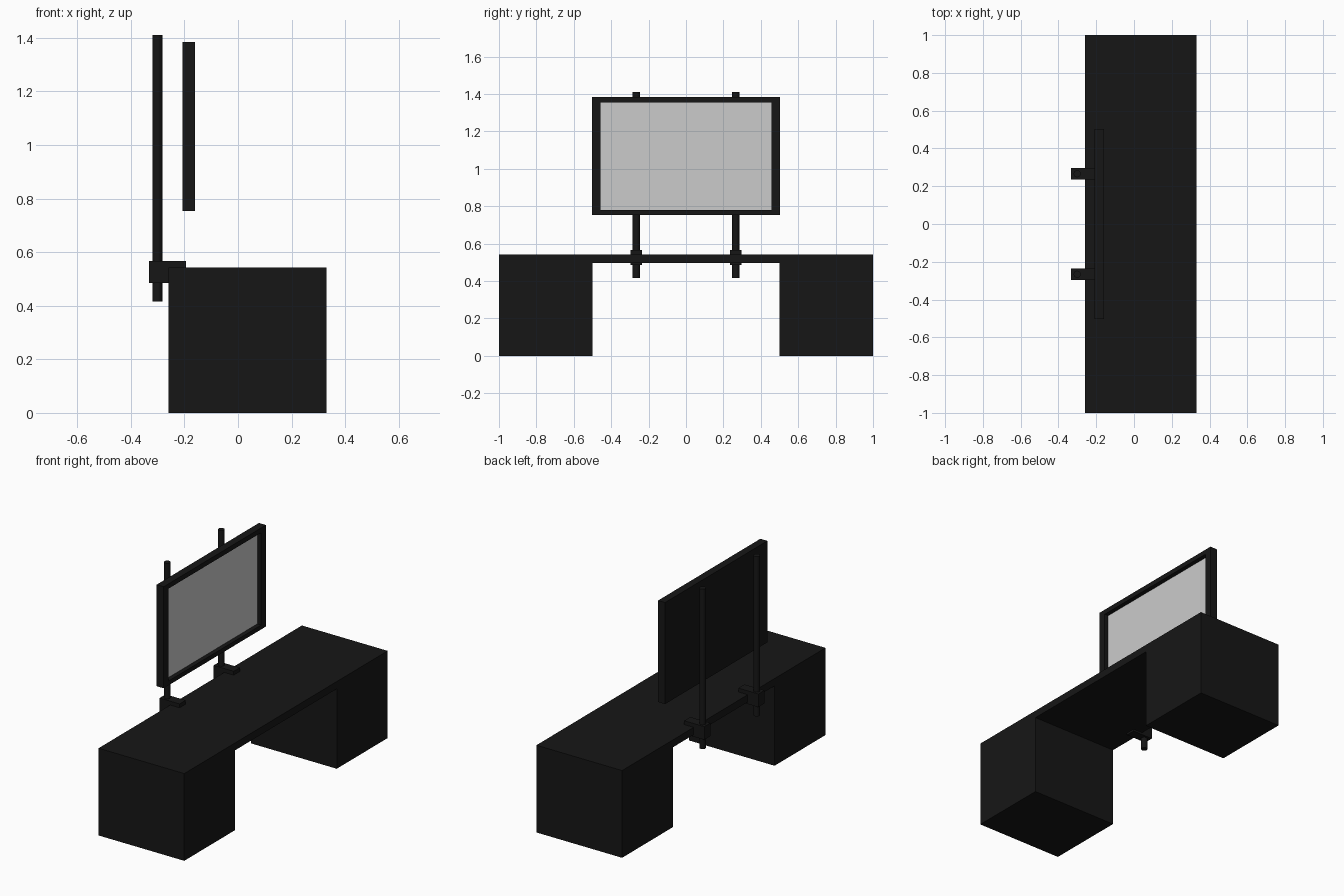
import bpy, bmesh, math

if "Cube" in bpy.data.objects:
    bpy.data.objects.remove(bpy.data.objects["Cube"])

black = bpy.data.materials.new("matte_black")
black.diffuse_color = (0.008, 0.008, 0.008, 1)
black.use_nodes = True
black.node_tree.nodes["Principled BSDF"].inputs["Base Color"].default_value = black.diffuse_color


def finish(name, bm, mat=black):
    bmesh.ops.recalc_face_normals(bm, faces=bm.faces)
    me = bpy.data.meshes.new(name)
    bm.to_mesh(me)
    bm.free()
    ob = bpy.data.objects.new(name, me)
    bpy.context.collection.objects.link(ob)
    if mat:
        me.materials.append(mat)
    return ob


def box(name, x0, x1, y0, y1, z0, z1, mat=black):
    bm = bmesh.new()
    bmesh.ops.create_cube(bm, size=1)
    for v in bm.verts:
        v.co.x = x1 if v.co.x > 0 else x0
        v.co.y = y1 if v.co.y > 0 else y0
        v.co.z = z1 if v.co.z > 0 else z0
    return finish(name, bm, mat)


def prism(name, profile, y0, y1):
    """Extrude an (x, z) profile along y."""
    bm = bmesh.new()
    f = bm.faces.new([bm.verts.new((x, y0, z)) for x, z in profile])
    ext = bmesh.ops.extrude_face_region(bm, geom=[f])["geom"]
    bmesh.ops.translate(bm, vec=(0, y1 - y0, 0),
                        verts=[v for v in ext if isinstance(v, bmesh.types.BMVert)])
    return finish(name, bm)


# Desk: top slab and two pedestals
box("desk_top", -0.26, 0.33, -1, 1, 0.497, 0.543)
for side, y0, y1 in (("left", -1, -0.5), ("right", 0.5, 1)):
    box(side + "_pedestal", -0.26, 0.33, y0, y1, 0, 0.497)

# Monitor housing with a recessed front opening
bm = bmesh.new()
bmesh.ops.create_cube(bm, size=1)
for v in bm.verts:
    v.co.x = -0.16 if v.co.x > 0 else -0.208
    v.co.y = 0.503 if v.co.y > 0 else -0.503
    v.co.z = 1.385 if v.co.z > 0 else 0.753
bm.normal_update()
front = max(bm.faces, key=lambda f: f.calc_center_median().x)
rim = bmesh.ops.extrude_face_region(bm, geom=[front])["geom"]
bm.faces.remove(front) if front.is_valid else None
inner = [v for v in rim if isinstance(v, bmesh.types.BMVert)]
for v in inner:
    v.co.y = math.copysign(0.457, v.co.y)
    v.co.z = 1.355 if v.co.z > 1 else 0.78
panel = [f for f in rim if isinstance(f, bmesh.types.BMFace)]
deep = bmesh.ops.extrude_face_region(bm, geom=panel)["geom"]
for f in panel:
    if f.is_valid:
        bm.faces.remove(f)
for v in deep:
    if isinstance(v, bmesh.types.BMVert):
        v.co.x = -0.19
finish("monitor_housing", bm)

# Grey display panel at the bottom of the recess
box("screen", -0.192, -0.187, -0.457, 0.457, 0.78, 1.355, None)

# Two poles, each held by a C-shaped clamp on the desk's back edge
clamp = [(-0.333, 0.485), (-0.195, 0.485), (-0.195, 0.497), (-0.26, 0.497),
         (-0.26, 0.543), (-0.195, 0.543), (-0.195, 0.567), (-0.333, 0.567)]
for side, y in (("left", -0.266), ("right", 0.266)):
    prism(side + "_clamp", clamp, y - 0.03, y + 0.03)
    bpy.ops.mesh.primitive_cylinder_add(vertices=16, radius=0.019, depth=0.995,
                                        location=(-0.301, y, 0.9135))
    pole = bpy.context.object
    pole.name = side + "_pole"
    pole.data.materials.append(black)
    bpy.ops.object.shade_smooth_by_angle(angle=math.radians(40))
